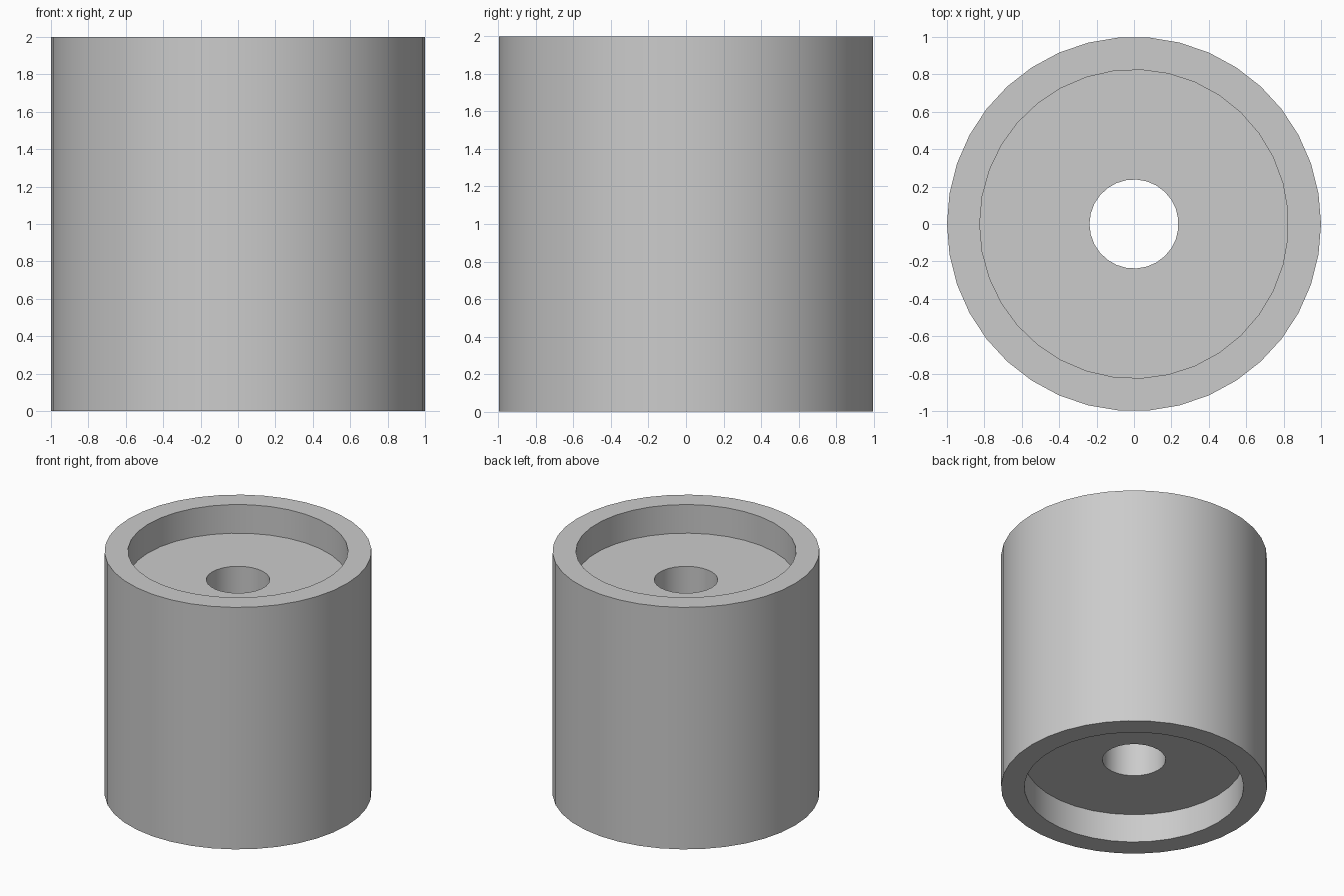
import bpy
from math import radians

if "Cube" in bpy.data.objects:
    bpy.data.objects.remove(bpy.data.objects["Cube"])

HEIGHT, OUTER_R = 2.0, 1.0
RECESS_R, RECESS_DEPTH = 0.825, 0.237
HOLE_R = 0.238


def cylinder(name, radius, z0, z1, sides, turn):
    """Upright cylinder from z0 to z1, first vertex turned from +y."""
    bpy.ops.mesh.primitive_cylinder_add(
        vertices=sides, radius=radius, depth=z1 - z0,
        location=(0, 0, (z0 + z1) / 2), rotation=(0, 0, radians(turn)))
    obj = bpy.context.object
    obj.name = name
    return obj


def cut(target, cutter):
    """Subtract cutter from target, then discard the cutter."""
    cutter.hide_render = True
    mod = target.modifiers.new("cut", 'BOOLEAN')
    mod.operation = 'DIFFERENCE'
    mod.solver = 'EXACT'
    mod.object = cutter
    bpy.context.view_layer.objects.active = target
    bpy.ops.object.modifier_apply(modifier=mod.name)
    bpy.data.objects.remove(cutter)


# Main roller body
body = cylinder("roller_body", OUTER_R, 0, HEIGHT, 38, -90)

# Round recess in each end
cut(body, cylinder("top_recess", RECESS_R, HEIGHT - RECESS_DEPTH, HEIGHT + 0.2, 35, 90))
cut(body, cylinder("bottom_recess", RECESS_R, -0.2, RECESS_DEPTH, 35, 90))

# Axle hole right through
cut(body, cylinder("axle_hole", HOLE_R, -0.3, HEIGHT + 0.3, 27, 90))

# Smooth walls, sharp rims
bpy.ops.object.select_all(action='DESELECT')
body.select_set(True)
bpy.context.view_layer.objects.active = body
bpy.ops.object.shade_smooth_by_angle(angle=radians(30))
